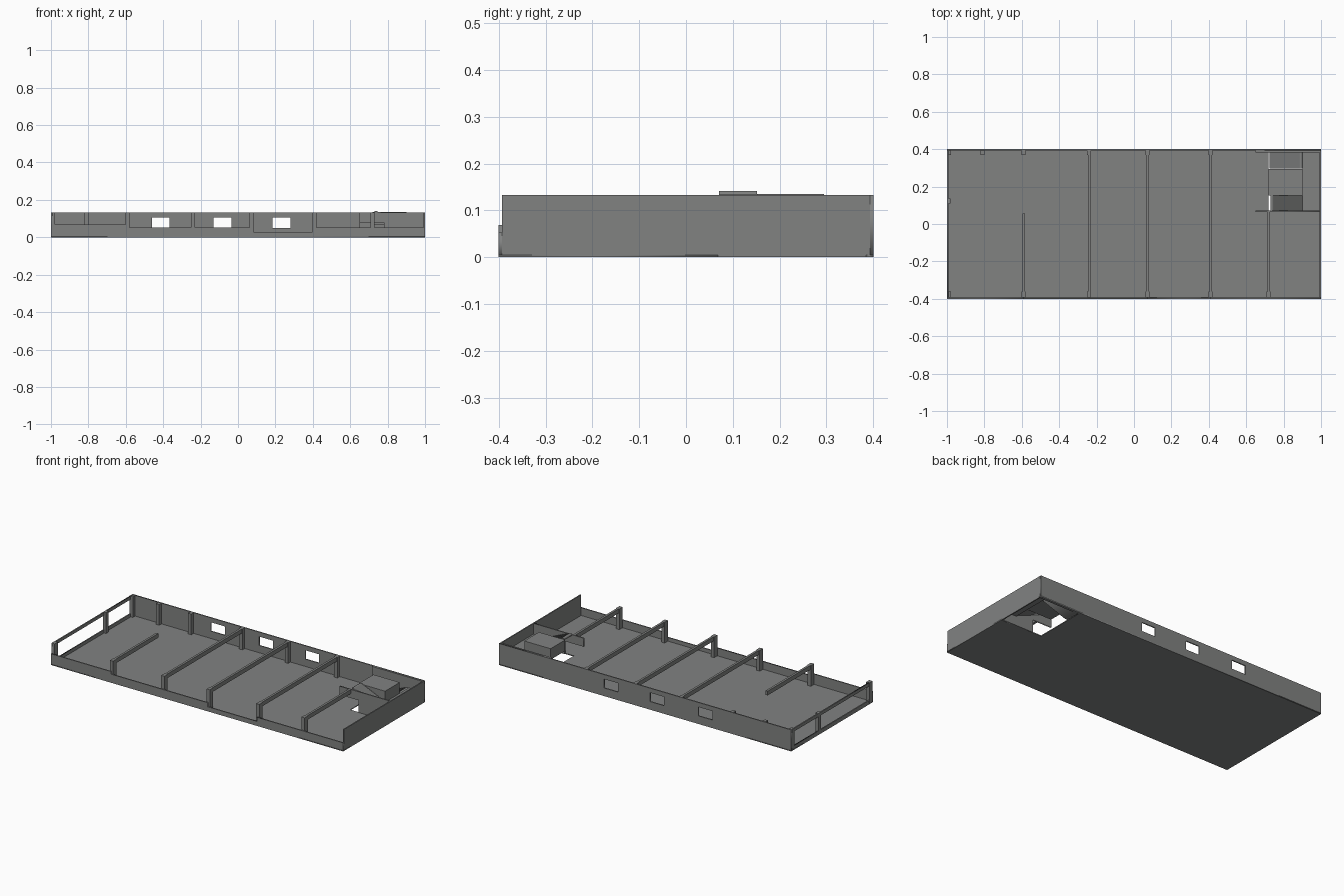
import bpy, math

if "Cube" in bpy.data.objects:
    bpy.data.objects.remove(bpy.data.objects["Cube"])

grey = bpy.data.materials.new("concrete_grey")
grey.diffuse_color = (0.22, 0.225, 0.222, 1)
grey.use_nodes = True
grey.node_tree.nodes["Principled BSDF"].inputs["Base Color"].default_value = grey.diffuse_color
H = 0.133      # wall height
T = 0.007      # wall thickness
FLOOR = 0.005


def box(name, x0, x1, y0, y1, z0, z1):
    bpy.ops.mesh.primitive_cube_add(size=1, location=((x0+x1)/2, (y0+y1)/2, (z0+z1)/2))
    ob = bpy.context.object
    ob.name = name
    ob.scale = (x1-x0, y1-y0, z1-z0)
    bpy.ops.object.transform_apply(location=False, rotation=False, scale=True)
    ob.data.materials.append(grey)
    return ob


def rect(u0, u1, v0, v1):
    return [(u0, v0), (u1, v0), (u1, v1), (u0, v1)]


def panel(name, loops, d0, d1, axis="y"):
    """Filled outline with holes, extruded from d0 to d1 along the axis."""
    cu = bpy.data.curves.new(name, "CURVE")
    cu.dimensions = "2D"
    cu.fill_mode = "BOTH"
    cu.extrude = (d1-d0)/2
    for pts in loops:
        sp = cu.splines.new("POLY")
        sp.points.add(len(pts)-1)
        for p, (u, v) in zip(sp.points, pts):
            p.co = (u, v, 0, 1)
        sp.use_cyclic_u = True
    ob = bpy.data.objects.new(name, cu)
    bpy.context.collection.objects.link(ob)
    mid = (d0+d1)/2
    if axis == "y":
        ob.rotation_euler = (math.pi/2, 0, 0)
        ob.location.y = mid
    elif axis == "x":
        ob.rotation_euler = (math.pi/2, 0, math.pi/2)
        ob.location.x = mid
    else:
        ob.location.z = mid
    cu.materials.append(grey)
    bpy.ops.object.select_all(action="DESELECT")
    ob.select_set(True)
    bpy.context.view_layer.objects.active = ob
    bpy.ops.object.convert(target="MESH")
    return bpy.context.object


# Floor slab with the stairwell corner left out
panel("floor", [[(-1, -0.4), (1, -0.4), (1, 0.068), (0.72, 0.068),
                 (0.72, 0.385), (1, 0.385), (1, 0.4), (-1, 0.4)]], 0, FLOOR, "z")

# Back wall with three windows
windows = [rect(a, b, 0.05, 0.105) for a, b in
           ((-0.46, -0.365), (-0.13, -0.035), (0.185, 0.28))]
panel("back_wall", [rect(-1, 1, 0, H)] + windows, 0.4-T, 0.4)
box("back_wall_lining", 0.65, 1-T, 0.383, 0.4-T, 0, H)

# Front parapet with a different sill height in each bay
sills = [(-1, -0.59, 0.069), (-0.59, 0.072, 0.053), (0.072, 0.41, 0.028), (0.41, 1, 0.053)]
outline = [(1, 0), (-1, 0)]
for a, b, z in sills:
    outline += [(a, z), (b, z)]
panel("front_parapet", [outline], -0.4, -0.4+T)

# Right wall, full height; left wall with one long opening
box("right_wall", 1-T, 1, -0.4+T, 0.4-T, 0, H)
panel("left_wall", [rect(-0.4+T, 0.4-T, 0, H), rect(-0.365, 0.375, 0.025, 0.113)],
      -1, -1+T, "x")
box("left_mid_column", -1, -0.98, 0.11, 0.135, FLOOR, H)

# Columns and roof beams
frames = (-0.59, -0.24, 0.072, 0.41, 0.72)
for x in (-0.99,) + frames:
    box("front_column", x-0.011, x+0.011, -0.4+T, -0.362, FLOOR, H)
for x in (-0.99, -0.81) + frames[:4]:
    box("back_column", x-0.011, x+0.011, 0.37, 0.4-T, FLOOR, H)
for x, end in zip(frames, (0.055, 0.37, 0.37, 0.37, 0.066)):
    box("roof_beam", x-0.007, x+0.007, -0.362, end, H-0.026, H)

# Stairwell side wall with a doorway under a lintel
panel("stair_wall", [[(0.65, 0.08), (0.78, 0.08), (0.78, 0), (1-T, 0),
                      (1-T, H), (0.65, H)]], 0.064, 0.071)


# Stair flights: stepped profile with a sloping underside
def flight(name, x0, x1, z0, z1, y0, y1, n=11):
    dx, dz = (x1-x0)/n, (z1-z0)/n
    pts = []
    for i in range(n):
        pts += [(x0+i*dx, z0+i*dz), (x0+i*dx, z0+(i+1)*dz)]
    pts += [(x1, z1), (x1, z1-0.012), (x0+dx, z0)]
    panel(name, [pts], y0, y1)


LAND = 0.067
flight("lower_flight", 0.725, 0.9, 0, LAND, 0.297, 0.383)
flight("upper_flight", 0.9, 0.73, LAND, 0.141, 0.071, 0.152)
box("stair_landing", 0.9, 1-T, 0.071, 0.383, LAND-0.01, LAND)
box("stair_core", 0.72, 0.9, 0.152, 0.295, LAND, 0.135)
